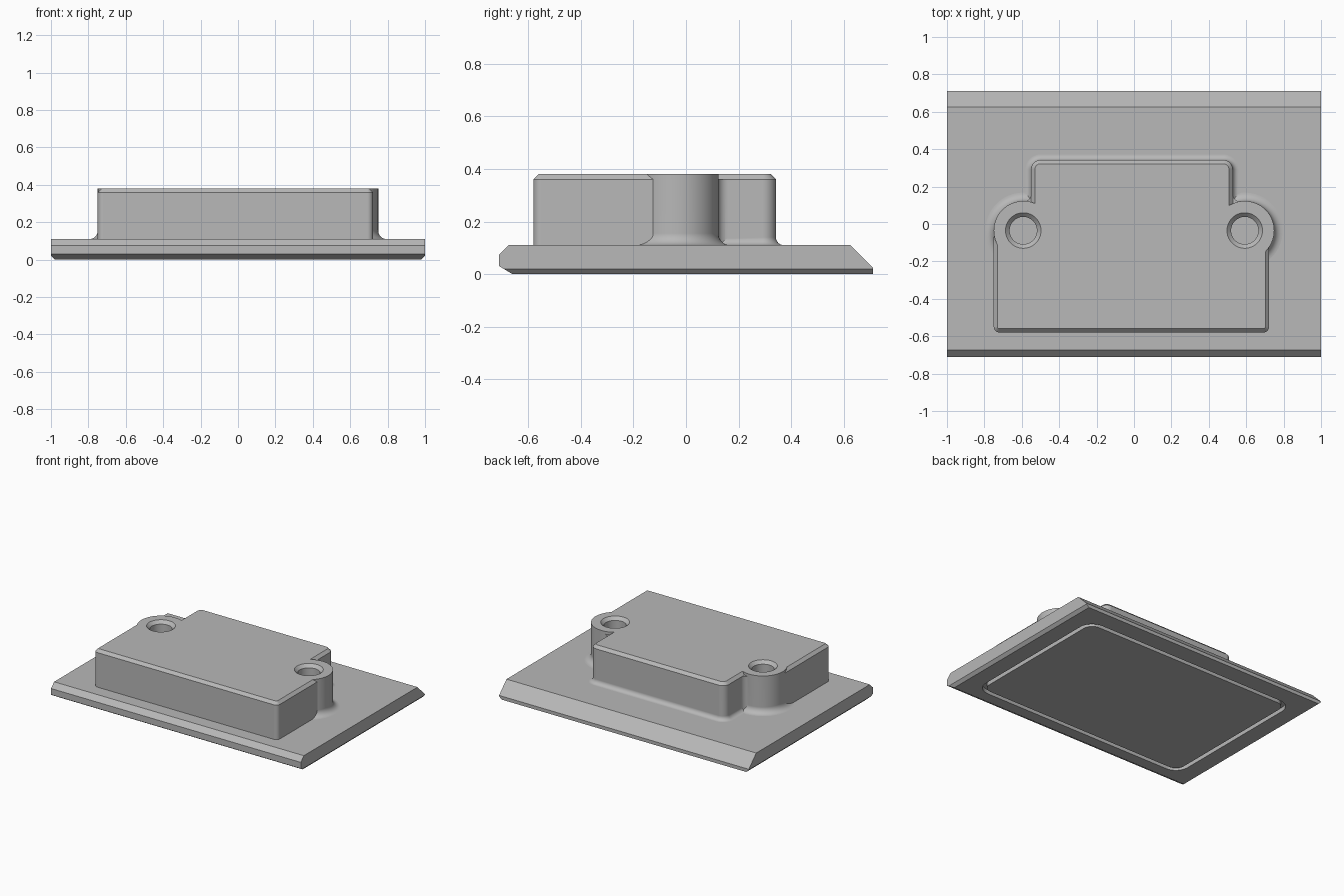
import bpy, bmesh
from math import sin, cos, pi

cube = bpy.data.objects.get("Cube")
if cube:
    bpy.data.objects.remove(cube, do_unlink=True)

grey = bpy.data.materials.new("plain grey")
grey.use_nodes = True
COLOUR = (0.48, 0.48, 0.48, 1)
grey.diffuse_color = COLOUR
grey.node_tree.nodes["Principled BSDF"].inputs["Base Color"].default_value = COLOUR

TOP, DECK, CHAMFER, FILLET = 0.38, 0.11, 0.02, 0.045
POST_X, POST_Y, POST_R = 0.592, -0.035, 0.158


def loft(name, rings, loop=False):
    """Skin a stack of equal-length rings, capping the ends unless it loops."""
    bm = bmesh.new()
    rows = [[bm.verts.new(p) for p in ring] for ring in rings]
    n = len(rows[0])
    pairs = list(zip(rows, rows[1:])) + ([(rows[-1], rows[0])] if loop else [])
    for a, b in pairs:
        for i in range(n):
            j = (i + 1) % n
            bm.faces.new((a[i], a[j], b[j], b[i]))
    if not loop:
        bm.faces.new(rows[0])
        bm.faces.new(rows[-1])
    bmesh.ops.recalc_face_normals(bm, faces=bm.faces)
    mesh = bpy.data.meshes.new(name)
    bm.to_mesh(mesh)
    bm.free()
    mesh.materials.append(grey)
    obj = bpy.data.objects.new(name, mesh)
    bpy.context.collection.objects.link(obj)
    return obj


def circle(x, y, r, z, n=64):
    return [(x + r * cos(2 * pi * i / n), y + r * sin(2 * pi * i / n), z) for i in range(n)]


def rounded(x0, x1, y0, y1, r, z, grow=0.0, steps=8):
    """Rounded rectangle ring, optionally offset outward."""
    pts, rr = [], r + grow
    corners = ((x1 - r, y1 - r), (x0 + r, y1 - r), (x0 + r, y0 + r), (x1 - r, y0 + r))
    for q, (cx, cy) in enumerate(corners):
        for s in range(steps + 1):
            a = pi / 2 * (q + s / steps)
            pts.append((cx + rr * cos(a), cy + rr * sin(a), z))
    return pts


def flare(size, steps=8):
    """(outward offset, height) pairs of a concave foot on the deck."""
    foot = [(size * (1 - sin(pi / 2 * s / steps)), DECK + size * (1 - cos(pi / 2 * s / steps)))
            for s in range(steps + 1)]
    return [(size, DECK - 0.01)] + foot


def combine(target, tool, operation):
    mod = target.modifiers.new("combine", "BOOLEAN")
    mod.operation, mod.object, mod.solver = operation, tool, "EXACT"
    bpy.context.view_layer.objects.active = target
    bpy.ops.object.modifier_apply(modifier=mod.name)
    bpy.data.objects.remove(tool, do_unlink=True)


def shade(obj):
    bpy.ops.object.select_all(action="DESELECT")
    obj.select_set(True)
    bpy.context.view_layer.objects.active = obj
    bpy.ops.object.shade_smooth_by_angle(angle=pi / 7)


# Base plate: bevelled profile swept along x, with chamfered lower ends
def section(x, low):
    lip = -0.66 - 0.05 * low / 0.03
    profile = ((lip, low), (-0.71, 0.03), (-0.71, 0.075), (-0.675, DECK),
               (0.625, DECK), (0.71, 0.025), (0.71, low))
    return [(x, y, z) for y, z in profile]


plate = loft("base_plate", [section(-1, 0.02), section(-0.98, 0), section(0.98, 0), section(1, 0.02)])

# Seal groove in the underside
outer, inner = (-0.86, 0.86, -0.58, 0.58, 0.1), (-0.83, 0.83, -0.55, 0.55, 0.07)
groove = loft("groove_cutter", [rounded(*outer, -0.05), rounded(*outer, 0.03),
                                rounded(*inner, 0.03), rounded(*inner, -0.05)], loop=True)
combine(plate, groove, "DIFFERENCE")

# Wide front block with chamfered top
front = (-0.75, 0.722, -0.58, -0.04, 0.03)
body = loft("housing", [rounded(*front, DECK - 0.01), rounded(*front, TOP - CHAMFER),
                        rounded(*front, TOP, -CHAMFER)])

# Narrow rear block with filleted foot and chamfered top
rear = (-0.55, 0.528, -0.3, 0.342, 0.05)
rings = [rounded(*rear, z, g) for g, z in flare(0.03)]
rings += [rounded(*rear, TOP - CHAMFER), rounded(*rear, TOP, -CHAMFER)]
combine(body, loft("rear_block", rings), "UNION")

# Screw posts, and webs rounding the corner between post and rear block
for side, wall in ((-1, -0.55), (1, 0.528)):
    x = side * POST_X
    rings = [circle(x, POST_Y, POST_R + g, z) for g, z in flare(FILLET)]
    rings.append(circle(x, POST_Y, POST_R, TOP))
    combine(body, loft("screw_post", rings), "UNION")
    edge = POST_Y + POST_R - 0.003
    arc = [(wall + side * 0.04 * (1 - sin(a)), edge + 0.04 * (1 - cos(a)))
           for a in (pi / 2 * s / 6 for s in range(7))]
    arc += [(wall - side * 0.05, edge + 0.04), (wall - side * 0.05, edge - 0.05),
            (wall + side * 0.04, edge - 0.05)]
    web = loft("corner_web", [[(px, py, z) for px, py in arc] for z in (DECK - 0.01, TOP - CHAMFER)])
    combine(body, web, "UNION")

# Countersunk blind screw holes
for side in (-1, 1):
    x = side * POST_X
    hole = loft("hole_cutter", [circle(x, POST_Y, r, z) for r, z in
                                ((0.073, 0.17), (0.073, TOP - 0.022), (0.095, TOP), (0.095, TOP + 0.05))])
    combine(body, hole, "DIFFERENCE")

shade(body)
soft = body.modifiers.new("even_normals", "WEIGHTED_NORMAL")
soft.keep_sharp = True
shade(plate)
